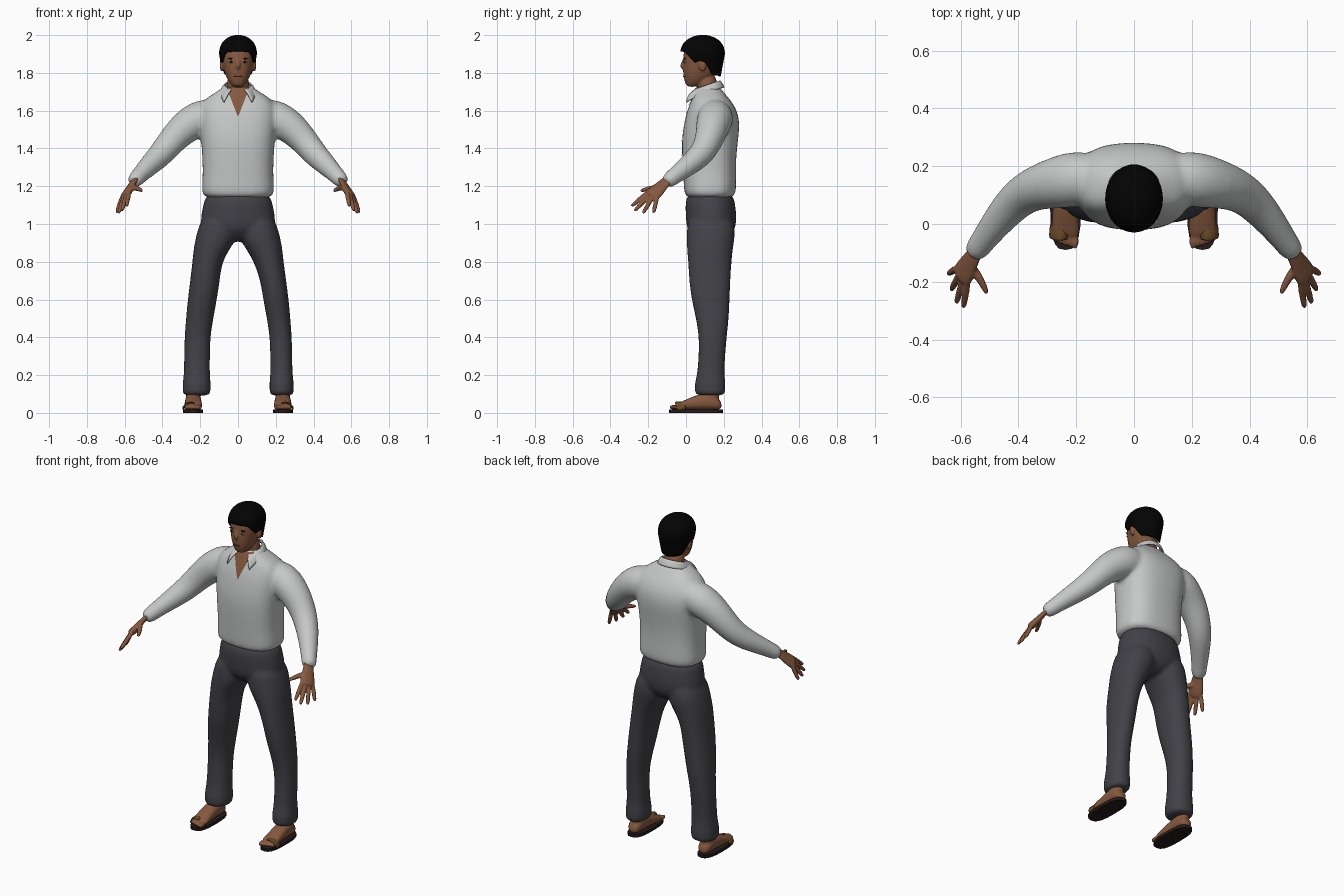
import bpy, bmesh, math
from mathutils import Vector, Matrix

old = bpy.data.objects.get("Cube")
if old:
    bpy.data.objects.remove(old, do_unlink=True)


def material(name, r, g, b):
    m = bpy.data.materials.new(name)
    m.use_nodes = True
    m.diffuse_color = (r, g, b, 1)
    node = m.node_tree.nodes["Principled BSDF"]
    node.inputs["Base Color"].default_value = (r, g, b, 1)
    node.inputs["Roughness"].default_value = 0.9
    return m


SKIN = material("brown skin", .24, .1, .05)
LIP = material("dark lip", .13, .045, .03)
SHIRT = material("pale grey shirt", .56, .58, .57)
TROUSER = material("charcoal trousers", .055, .053, .064)
HAIR = material("black hair", .001, .001, .001)
SOLE = material("dark sole", .018, .01, .01)
STRAP = material("tan strap", .14, .068, .022)
EYE = material("eye white", .35, .32, .28)


def finish(name, bm, mat, voxel=0, relax=0, thick=0):
    """Turn the bmesh into an object; a voxel size fuses overlapping parts."""
    bmesh.ops.recalc_face_normals(bm, faces=bm.faces)
    mesh = bpy.data.meshes.new(name)
    bm.to_mesh(mesh)
    bm.free()
    mesh.materials.append(mat)
    mesh.polygons.foreach_set("use_smooth", [True] * len(mesh.polygons))
    ob = bpy.data.objects.new(name, mesh)
    bpy.context.collection.objects.link(ob)
    if voxel:
        ob.modifiers.new("round", "SUBSURF").levels = 2
        ob.modifiers["round"].render_levels = 2
        fuse = ob.modifiers.new("fuse", "REMESH")
        fuse.mode, fuse.voxel_size, fuse.use_smooth_shade = "VOXEL", voxel, True
        soft = ob.modifiers.new("relax", "SMOOTH")
        soft.factor, soft.iterations = .5, relax
    if thick:
        shell = ob.modifiers.new("thickness", "SOLIDIFY")
        shell.thickness, shell.offset = thick, 0
    return ob


def loft(bm, rings):
    rows = [[bm.verts.new(p) for p in r] for r in rings]
    n = len(rows[0])
    for a, b in zip(rows, rows[1:]):
        for i in range(n):
            j = (i + 1) % n
            bm.faces.new((a[i], a[j], b[j], b[i]))
    bm.faces.new(rows[0])
    bm.faces.new(rows[-1])


def ring(c, u, v, power=2.0, n=20):
    def bend(t):
        return math.copysign(abs(t) ** (2 / power), t)
    turns = [math.tau * i / n for i in range(n)]
    return [c + u * bend(math.cos(a)) + v * bend(math.sin(a)) for a in turns]


def stack(bm, rows, power=2.0, side=1):
    """Level slices given as height, centre x, half width, front y, back y."""
    loft(bm, [ring(Vector((side * x, (f + b) / 2, z)), Vector((w, 0, 0)),
                   Vector((0, (b - f) / 2, 0)), power) for z, x, w, f, b in rows])


def tube(bm, path, side=1, wide=(0, 0, 1), flat=1.0, n=16):
    """Tube through points x, y, z, radius; flat thins it across 'wide'."""
    pts = [Vector(p[:3]) for p in path]
    rings = []
    for i, p in enumerate(pts):
        t = (pts[min(i + 1, len(pts) - 1)] - pts[max(i - 1, 0)]).normalized()
        u = Vector(wide)
        u = (u - t * u.dot(t)).normalized()
        rad = path[i][3]
        rings.append([Vector((side * q.x, q.y, q.z)) for q in
                      ring(p, u * rad, t.cross(u) * rad * flat, n=n)])
    loft(bm, rings)


def ball(bm, centre, size):
    mat = Matrix.Translation(centre) @ Matrix.Diagonal((*size, 1))
    bmesh.ops.create_uvsphere(bm, u_segments=16, v_segments=10, radius=1, matrix=mat)


def sheet(func, nu, nv):
    bm = bmesh.new()
    g = [[bm.verts.new(func(i / nu, j / nv)) for i in range(nu + 1)] for j in range(nv + 1)]
    for j in range(nv):
        for i in range(nu):
            bm.faces.new((g[j][i], g[j][i + 1], g[j + 1][i + 1], g[j + 1][i]))
    bmesh.ops.remove_doubles(bm, verts=bm.verts, dist=.0001)
    return bm


# Shirt: torso and both sleeves fused
bm = bmesh.new()
stack(bm, [(z, 0, w, f, b) for z, w, f, b in (
    (1.13, .182, 0, .25), (1.17, .196, -.012, .268), (1.25, .188, -.015, .266),
    (1.35, .19, -.022, .266), (1.45, .198, -.024, .278), (1.53, .208, -.012, .286),
    (1.6, .21, .004, .274), (1.66, .185, .028, .235), (1.698, .115, .043, .198),
    (1.735, .07, .052, .175))], power=2.6)
for s in (-1, 1):
    tube(bm, [(.1, .16, 1.59, .08), (.2, .158, 1.562, .102), (.28, .14, 1.515, .09),
              (.35, .122, 1.443, .077), (.41, .083, 1.366, .069), (.48, 0, 1.3, .055),
              (.53, -.07, 1.248, .044), (.562, -.11, 1.215, .042)], s)
shirt = finish("shirt", bm, SHIRT, .01, 12)


def on_shirt(name, func, mat, lift):
    ob = finish(name, sheet(func, 8, 24), mat)
    wrap = ob.modifiers.new("wrap", "SHRINKWRAP")
    wrap.target, wrap.wrap_method = shirt, "PROJECT"
    wrap.use_project_y, wrap.wrap_mode, wrap.offset = True, "ABOVE_SURFACE", lift


# Open neckline and button placket lying on the shirt
on_shirt("open_neckline", lambda u, v: ((2 * u - 1) * (.002 + .058 * v), -.2, 1.57 + .15 * v), SKIN, .004)
on_shirt("placket", lambda u, v: ((2 * u - 1) * .014, -.2, 1.17 + .4 * v), SHIRT, .003)


# Turned-down collar, open at the front
def collar(u, v):
    t = 2 * u - 1
    a, k = t * 2.7, abs(t) ** 4
    top = Vector((.07 * math.sin(a), .115 + .062 * math.cos(a), 1.735 + .022 * math.cos(a)))
    tip = Vector((.092 * math.sin(a) + .036 * t * k, .115 + .085 * math.cos(a) - .035 * k,
                  top.z - .035 - .035 * k))
    return top.lerp(tip, v) + Vector((0, -.012 * k, .006)) * math.sin(v * math.pi)


finish("collar", sheet(collar, 32, 6), SHIRT, thick=.008)

# Trousers: hips and both legs fused, the right leg a little fuller
bm = bmesh.new()
stack(bm, [(1.18, 0, .17, .005, .25), (1.1, 0, .186, -.006, .262), (1.04, 0, .2, -.002, .27),
           (.98, 0, .198, 0, .265), (.94, 0, .12, .03, .24), (.905, 0, .03, .07, .2)], power=2.2)
LEG = ((1.06, .1, .085, .01, .25), (.95, .112, .108, .002, .262), (.91, .122, .106, .002, .256),
       (.87, .138, .098, .004, .25), (.8, .163, .079, .01, .242), (.7, .181, .074, .015, .236),
       (.6, .195, .073, .028, .232), (.5, .209, .068, .052, .228), (.4, .221, .064, .068, .216),
       (.3, .223, .064, .066, .208), (.2, .224, .064, .058, .203), (.15, .225, .072, .043, .212),
       (.12, .225, .068, .048, .208), (.088, .226, .073, .043, .212))
for s in (-1, 1):
    stack(bm, [(z, x + s * .006 * (z < .75), w - s * .005 * (z < .75), f, b)
               for z, x, w, f, b in LEG], 2.2, s)
finish("trousers", bm, TROUSER, .01, 8)

# Head, neck, nose and ears fused
bm = bmesh.new()
stack(bm, [(z, 0, w, f, b) for z, w, f, b in (
    (1.725, .028, .004, .06), (1.75, .046, -.006, .1), (1.78, .064, -.014, .15),
    (1.82, .077, -.017, .175), (1.87, .086, -.016, .19), (1.92, .087, -.014, .19),
    (1.96, .07, .015, .17), (1.98, .04, .05, .14))], power=2.2)
stack(bm, [(1.6, 0, .06, .08, .18), (1.7, 0, .062, .058, .168), (1.8, 0, .06, .06, .165)])
tube(bm, [(0, -.004, 1.885, .009), (0, -.012, 1.855, .012), (0, -.022, 1.825, .016), (0, -.014, 1.808, .013)])
for s in (-1, 1):
    ball(bm, (s * .086, .088, 1.84), (.011, .02, .034))
finish("head", bm, SKIN, .006, 2)

# Face details
bm = bmesh.new()
ball(bm, (0, -.01, 1.781), (.022, .006, .004))
finish("mouth", bm, LIP)
for s, label in ((-1, "right"), (1, "left")):
    for part, mat, z, size in (("eye", EYE, 1.857, (.014, .006, .006)),
                               ("iris", HAIR, 1.857, (.008, .008, .006)),
                               ("brow", HAIR, 1.875, (.021, .005, .003))):
        bm = bmesh.new()
        ball(bm, (s * .036, -.006, z), size)
        finish(f"{label}_{part}", bm, mat)

# Hair cap whose lower edge follows the hairline
HAIRLINE = ((0, 1.915), (40, 1.91), (55, 1.88), (70, 1.85), (80, 1.868),
            (100, 1.85), (122, 1.79), (180, 1.78))


def hair(u, v):
    a = math.tau * u
    deg = math.degrees(min(a, math.tau - a))
    for (d0, z0), (d1, z1) in zip(HAIRLINE, HAIRLINE[1:]):
        if d0 <= deg <= d1 + .001:
            low = z0 + (z1 - z0) * (deg - d0) / (d1 - d0)
            break
    z = low + (1.997 - low) * math.sin(v * math.pi / 2)
    t = (z - 1.9) / .097
    k = max(0, 1 - min(t, 1) ** 2.3) ** .5 if t > 0 else 1 + .16 * t
    return Vector((.096 * k * math.sin(a), .088 - .114 * k * math.cos(a), z))


finish("hair", sheet(hair, 48, 16), HAIR, thick=.008)

# Hands, feet and sandals, one set per side
FINGERS = (((.577, -.205, 1.165), (.59, -.288, 1.095)), ((.592, -.195, 1.15), (.614, -.272, 1.07)),
           ((.605, -.178, 1.14), (.632, -.228, 1.057)), ((.616, -.155, 1.135), (.642, -.172, 1.06)))
for s, label in ((-1, "right"), (1, "left")):
    bm = bmesh.new()
    tube(bm, [(.53, -.07, 1.255, .03), (.557, -.112, 1.22, .031), (.575, -.145, 1.185, .042),
              (.59, -.172, 1.16, .047), (.603, -.19, 1.142, .043)], s, (.045, .065, -.035), .45)
    for base, tip in FINGERS:
        a, b = Vector(base), Vector(tip)
        tube(bm, [(*a.lerp(b, t), r) for t, r in ((-.25, .012), (.4, .0125), (.85, .011), (1.03, .007))], s)
    tube(bm, [(.572, -.135, 1.195, .017), (.535, -.185, 1.19, .014), (.515, -.225, 1.18, .011),
              (.508, -.242, 1.175, .007)], s)
    finish(f"{label}_hand", bm, SKIN, .005, 2)

    bm = bmesh.new()
    rows = ((.19, .028, .06), (.15, .042, .1), (.1, .043, .11), (.04, .045, .088),
            (-.02, .049, .062), (-.055, .045, .045))
    loft(bm, [ring(Vector((s * .237, y, (h + .016) / 2)), Vector((w, 0, 0)),
                   Vector((0, 0, (h - .016) / 2)), 2.4) for y, w, h in rows])
    stack(bm, [(.05, .237, .04, .08, .18), (.12, .237, .038, .08, .175), (.2, .235, .04, .08, .18)], 2, s)
    for i in range(5):
        ball(bm, (s * (.204 + .0175 * i), -.06 + .006 * i, .03), (.013 - .001 * i, .028, .014))
    finish(f"{label}_foot", bm, SKIN, .006, 2)

    bm = bmesh.new()
    stack(bm, [(0, .237, .053, -.09, .195), (.018, .237, .053, -.09, .195)], 2.8, s)
    sole = finish(f"{label}_sandal_sole", bm, SOLE)
    sole.data.polygons.foreach_set("use_smooth", [False] * len(sole.data.polygons))

    # Broad strap over the outer half of the foot
    bm = bmesh.new()
    tube(bm, [(.23, -.04, .05, .014), (.25, -.036, .056, .022), (.272, -.032, .05, .025),
              (.288, -.026, .03, .024), (.288, -.022, .014, .02)], s, (0, 1, 0), .22)
    finish(f"{label}_sandal_strap", bm, STRAP)
